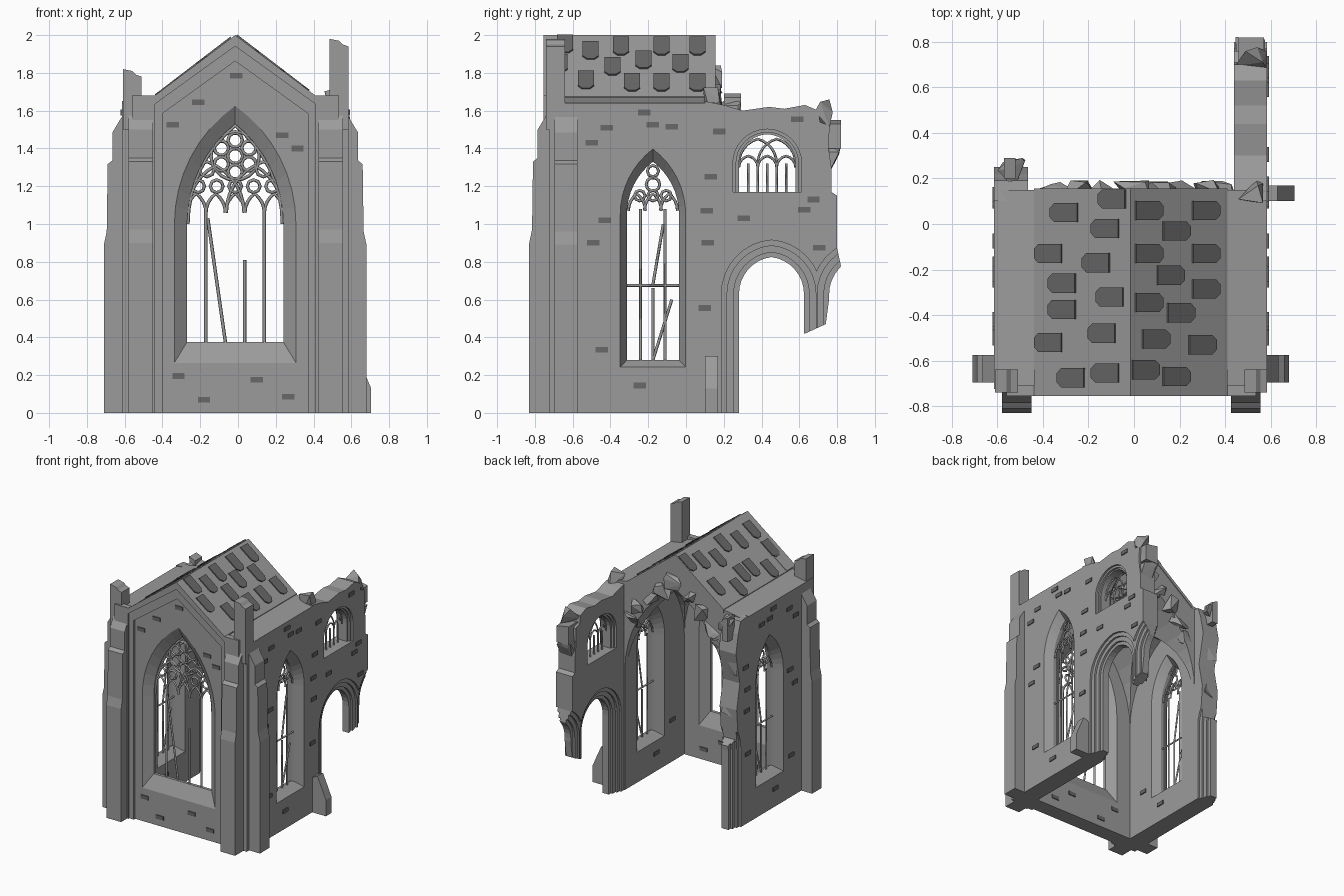
import bpy, bmesh, math, random
from mathutils import Vector, Matrix

random.seed(4)
if "Cube" in bpy.data.objects:
    bpy.data.objects.remove(bpy.data.objects["Cube"])


def material(name, v):
    m = bpy.data.materials.new(name)
    m.use_nodes = True
    m.diffuse_color = (v, v, v, 1)
    m.node_tree.nodes["Principled BSDF"].inputs["Base Color"].default_value = (v, v, v, 1)
    return m


STONE = material("grey stone", 0.33)
DARK = material("dark grey stone", 0.14)
CX = -0.015            # centre line of the nave
SY = -0.175            # centre of the side windows


def add(name, bm, mat):
    bmesh.ops.recalc_face_normals(bm, faces=bm.faces)
    me = bpy.data.meshes.new(name)
    bm.to_mesh(me)
    bm.free()
    me.materials.append(mat)
    ob = bpy.data.objects.new(name, me)
    bpy.context.collection.objects.link(ob)
    return ob


def at(axis, d, p):
    return (d, p[0], p[1]) if axis == "x" else (p[0], d, p[1])


def loft(name, axis, rings, mat=STONE):
    """Join 2D outlines placed at depths along an axis, with end caps."""
    bm = bmesh.new()
    loops = [[bm.verts.new(at(axis, d, p)) for p in pts] for d, pts in rings]
    n = len(loops[0])
    for a, b in zip(loops, loops[1:]):
        for i in range(n):
            bm.faces.new((a[i], a[(i + 1) % n], b[(i + 1) % n], b[i]))
    bm.faces.new(loops[0])
    bm.faces.new(loops[-1])
    return add(name, bm, mat)


def prism(name, axis, pts, a, b, mat=STONE):
    return loft(name, axis, [(a, pts), (b, pts)], mat)


def arc(c, spring, w, h, n=8):
    """Two-centred pointed arch from left springing over the apex to the right."""
    r = (w * w + h * h) / (2 * w)
    top = math.atan2(h, r - w)
    half = [(r - w - r * math.cos(top * i / n), r * math.sin(top * i / n)) for i in range(n + 1)]
    full = half + [(-u, v) for u, v in reversed(half[:-1])]
    return [(c + u, spring + v) for u, v in full]


def opening(c, bottom, spring, w, h):
    return [(c - w, bottom)] + arc(c, spring, w, h) + [(c + w, bottom)]


def cut(ob, cutters):
    for c in cutters:
        c.hide_render = True
        mod = ob.modifiers.new("cut", "BOOLEAN")
        mod.operation, mod.solver, mod.object = "DIFFERENCE", "EXACT", c
        bpy.context.view_layer.update()
        me = bpy.data.meshes.new_from_object(ob.evaluated_get(bpy.context.evaluated_depsgraph_get()))
        ob.modifiers.clear()
        ob.data = me
        bpy.data.objects.remove(c)


def window_cutter(axis, mid, half, outer, inner):
    return loft("window_cutter", axis, [(mid - half, outer), (mid - 0.012, inner),
                                        (mid + 0.012, inner), (mid + half, outer)])


def bars(name, axis, depth, paths, r):
    """Four-sided stone bars following 2D paths."""
    cu = bpy.data.curves.new(name, "CURVE")
    cu.dimensions, cu.bevel_depth, cu.bevel_resolution, cu.use_fill_caps = "3D", r, 0, True
    for pts, closed in paths:
        s = cu.splines.new("POLY")
        s.points.add(len(pts) - 1)
        s.use_cyclic_u = closed
        for p, q in zip(s.points, pts):
            p.co = (*at(axis, depth, q), 1)
    tmp = bpy.data.objects.new(name, cu)
    bpy.context.collection.objects.link(tmp)
    bpy.context.view_layer.update()
    me = bpy.data.meshes.new_from_object(tmp.evaluated_get(bpy.context.evaluated_depsgraph_get()))
    bpy.data.objects.remove(tmp)
    me.materials.clear()
    me.materials.append(STONE)
    bpy.context.collection.objects.link(bpy.data.objects.new(name, me))


def ring(c, z, r, n=12):
    return [(c + r * math.cos(k * math.tau / n), z + r * math.sin(k * math.tau / n)) for k in range(n)], True


def line(*pts):
    return list(pts), False


def rubble(name, c, size):
    bm = bmesh.new()
    for _ in range(11):
        bm.verts.new([c[k] + random.uniform(-1, 1) * size[k] for k in range(3)])
    res = bmesh.ops.convex_hull(bm, input=bm.verts)
    bmesh.ops.delete(bm, geom=list({v for v in res["geom_interior"] if isinstance(v, bmesh.types.BMVert)}),
                     context="VERTS")
    add(name, bm, STONE)


# Nave: solid house shape hollowed by two crossing pointed vaults
XL, XR = -0.615, 0.585
body = prism("nave_walls", "y", [(XL, 0), (XR, 0), (XR, 1.64), (0.41, 1.67), (CX, 1.985),
                                 (-0.44, 1.67), (XL, 1.64)], -0.725, 0.15)
front_out = opening(CX, 0.26, 1.0, 0.325, 0.63)
front_in = opening(CX, 0.375, 1.0, 0.255, 0.53)
side_out = opening(SY, 0.24, 1.05, 0.175, 0.35)
side_in = opening(SY, 0.28, 1.05, 0.138, 0.28)
cut(body, [prism("vault_cutter", "y", opening(CX, -0.1, 0.95, 0.45, 0.77), -0.6, 0.4),
           prism("cross_vault_cutter", "x", opening(-0.24, -0.1, 0.95, 0.359, 0.6), CX - 0.449, CX + 0.449),
           window_cutter("y", -0.6625, 0.065, front_out, front_in),
           window_cutter("x", 0.51, 0.078, side_out, side_in),
           window_cutter("x", -0.54, 0.078, side_out, side_in)])


# Side walls beyond the nave, with stepped arches
def arch_cutters(c, x0, x1):
    out = [prism("arch_cutter", "x", opening(c, -0.1, 0.63, 0.172, 0.195), x0 - 0.1, x1 + 0.1)]
    for w, d in ((0.2, 0.045), (0.235, 0.03), (0.265, 0.015)):
        for a, b in ((x0 - 0.1, x0 + d), (x1 - d, x1 + 0.1)):
            out.append(prism("arch_step_cutter", "x", opening(c, -0.1, 0.63, w, w + 0.02), a, b))
    return out


long_wall = prism("ruined_long_wall", "x", [
    (0.1, 0), (0.3, 0), (0.3, 0.43), (0.63, 0.42), (0.74, 0.47), (0.76, 0.62), (0.82, 0.78), (0.8, 0.87),
    (0.8, 1.15), (0.77, 1.17), (0.77, 1.3), (0.755, 1.4), (0.76, 1.52), (0.71, 1.54), (0.7, 1.6), (0.63, 1.63),
    (0.52, 1.61), (0.44, 1.62), (0.3, 1.6), (0.2, 1.63), (0.1, 1.65)], 0.44, XR)
lunette = [prism("lunette_cutter", "x", opening(0.43, 1.17, 1.32, 0.15, 0.155), 0.3, 0.7)]
for w, d in ((0.165, 0.03), (0.182, 0.015)):
    for a, b in ((0.4, 0.44 + d), (XR - d, 0.7)):
        lunette.append(prism("lunette_step_cutter", "x", opening(0.43, 1.17, 1.32, w, w), a, b))
cut(long_wall, arch_cutters(0.4525, 0.44, XR) + arch_cutters(0.93, 0.44, XR) + lunette)
short_wall = prism("ruined_short_wall", "x", [
    (0.1, 0), (0.3, 0), (0.3, 0.66), (0.22, 0.7), (0.24, 0.95), (0.2, 1.15), (0.25, 1.4), (0.22, 1.55),
    (0.19, 1.64), (0.1, 1.65)], XL, -0.465)
cut(short_wall, arch_cutters(0.4525, XL, -0.465))

# Front gable moulding in two steps
for w, top, y in ((0.385, 1.585, -0.742), (0.425, 1.635, -0.755)):
    prism("gable_moulding", "y", [
        (-0.56, 0), (-0.56, 1.68), (-0.44, 1.68), (CX, 2), (0.41, 1.68), (0.535, 1.68), (0.535, 0),
        (CX + w, 0), (CX + w, top), (CX, top + 0.72 * w), (CX - w, top), (CX - w, 0)], -0.71, y)
prism("gable_back", "y", [(-0.44, 1.6), (-0.44, 1.68), (CX, 2), (0.41, 1.68), (0.41, 1.6), (CX, 1.9)], -0.725, -0.64)

# Roof covering and its raised tiles
prism("roof", "y", [(-0.44, 1.675), (CX, 2), (0.41, 1.675), (0.41, 1.645), (CX, 1.97), (-0.44, 1.645)], -0.66, 0.155)
angle = math.atan2(0.325, 0.425)
left_tiles = [(.29, .05), (.08, .11), (.11, -.02), (.36, -.13), (.15, -.17), (.3, -.26), (.3, -.375),
              (.09, -.32), (.125, -.48), (.36, -.52), (.26, -.675), (.11, -.655)]
right_tiles = [(.08, .06), (.33, .06), (.2, -.03), (.08, -.13), (.33, -.13), (.175, -.225), (.33, -.285),
               (.08, -.345), (.22, -.39), (.11, -.505), (.315, -.53), (.065, -.64), (.2, -.67)]
for s, spots in ((-1, left_tiles), (1, right_tiles)):
    for u, y in spots:
        bm = bmesh.new()
        tile = [(-0.075, -0.042), (0.05, -0.042), (0.075, -0.02), (0.075, 0.02), (0.05, 0.042), (-0.075, 0.042)]
        f = bm.faces.new([bm.verts.new((a, b, 0)) for a, b in tile])
        top = bmesh.ops.extrude_face_region(bm, geom=[f])["geom"]
        bmesh.ops.translate(bm, verts=[g for g in top if isinstance(g, bmesh.types.BMVert)], vec=(0, 0, 0.009))
        turn = Matrix.Rotation(angle, 4, "Y")
        place = Matrix.Translation((u, y, 2 - u * 0.325 / 0.425)) @ turn
        bm.transform(Matrix.Translation((CX, 0, 0)) @ Matrix.Diagonal((s, 1, 1, 1)) @ place)
        add("roof_tile", bm, DARK)

# Buttresses with weathered steps, and corner pinnacles
steps = [(-0.02, 0), (0.085, 0), (0.085, 0.9), (0.07, 0.97), (0.065, 1.33), (0.04, 1.35), (0.04, 1.5), (-0.02, 1.6)]
for x in (-0.58, 0.425):
    prism("front_buttress", "x", [(-0.745 - d, z) for d, z in steps], x, x + 0.13)
for s, x in ((-1, XL - 0.01), (1, XR + 0.01)):
    prism("side_buttress", "y", [(x + s * d, z * 0.99) for d, z in steps], -0.695, -0.575)
for x, z in ((-0.61, 1.81), (0.485, 1.97)):
    prism("corner_pinnacle", "y", [(x, 1.5), (x + 0.1, 1.5), (x + 0.1, z - 0.03), (x + 0.07, z - 0.02),
                                   (x + 0.05, z), (x, z + 0.01)], -0.74, -0.64)
prism("broken_buttress", "y", [(0.57, 0), (0.705, 0), (0.705, 0.13), (0.675, 0.2), (0.63, 0.3), (0.57, 0.27)], 0.1, 0.17)

# Broken masonry around the open end and on the wall ends
for u, z in arc(CX, 0.95, 0.49, 0.83, 7)[3:-3]:
    rubble("broken_vault_edge", (u, 0.14, z), (0.085, 0.055, 0.07))
for x, y, z, d in ((0.515, 0.74, 1.57, 0.075), (0.51, 0.755, 1.33, 0.07), (0.51, 0.15, 1.64, 0.06),
                   (-0.54, 0.22, 1.6, 0.07), (-0.54, 0.2, 1.3, 0.065), (-0.54, 0.2, 0.95, 0.06)):
    rubble("broken_wall_end", (x, y, z), (0.075, d, 0.09))
prism("wall_end_stub", "y", [(-0.57, 1.5), (-0.52, 1.5), (-0.52, 1.67), (-0.57, 1.69)], 0.2, 0.29)
prism("rear_stub", "y", [(0.46, 1.4), (0.57, 1.4), (0.57, 1.53), (0.46, 1.55)], 0.7, 0.82)

# Front window tracery
paths = [line((CX + u, 0.36), (CX + u, 1.07)) for u in (-0.155, 0.155)]
paths += [line((CX + 0.05, 0.36), (CX + 0.05, 0.81)), line((-0.066, 0.37), (-0.16, 1.03))]
for k in range(-2, 3):
    paths.append((arc(CX + k * 0.103, 1.06, 0.0515, 0.1, 4), False))
    paths.append(ring(CX + k * 0.098, 1.2, 0.034, 8))
for k in (-1, 1):
    paths += [(arc(CX + k * 0.103, 1.06, 0.15, 0.25, 6), False), ring(CX + k * 0.15, 1.29, 0.04, 8)]
for k in range(6):
    a = k * math.tau / 6 + math.pi / 6
    paths.append(ring(CX + 0.084 * math.cos(a), 1.36 + 0.084 * math.sin(a), 0.038, 10))
paths += [ring(CX, 1.36, 0.128, 20), ring(CX, 1.36, 0.04, 10), (arc(CX, 1.0, 0.25, 0.52), False)]
bars("front_window_tracery", "y", -0.66, paths, 0.009)

# Side window tracery, on both sides
paths = [line((SY + u, 0.27), (SY + u, 1.08)) for u in (-0.065, 0.065)]
paths += [line((SY, 0.27), (SY, 0.66)), line((SY, 0.68), (SY + 0.055, 1.0)), line((SY, 0.28), (SY + 0.1, 0.6))]
paths += [line((SY - 0.138, 0.675), (SY + 0.138, 0.675)), ring(SY, 1.21, 0.036, 10), ring(SY, 1.28, 0.03, 8)]
for k in (-1, 0, 1):
    paths += [(arc(SY + k * 0.085, 1.07, 0.045, 0.09, 4), False), ring(SY + k * 0.07, 1.15, 0.028, 8)]
for x in (0.51, -0.54):
    bars("side_window_tracery", "x", x, paths, 0.008)

# Lunette tracery
paths = [line((0.43 + u, 1.16), (0.43 + u, 1.32)) for u in (-0.1, -0.05, 0, 0.05, 0.1)]
paths += [(arc(0.43 + u, 1.3, 0.05, 0.06, 4), False) for u in (-0.1, 0, 0.1)]
paths += [(arc(0.43 + u, 1.32, 0.1, 0.13, 6), False) for u in (-0.05, 0.05)]
bars("lunette_tracery", "x", 0.51, paths, 0.007)


# Odd dark bricks set on the walls
def brick(axis, face, out, p):
    u, z = p
    prism("brick", axis, [(u - 0.033, z - 0.015), (u + 0.033, z - 0.015), (u + 0.033, z + 0.015),
                          (u - 0.033, z + 0.015)], face - out * 0.002, face + out * 0.007, DARK)


for p in ((-.21, 1.645), (-.345, 1.525), (-.01, 1.785), (.235, 1.47), (.315, 1.4), (-.315, .195), (-.18, .07),
          (.1, .175), (.265, .085)):
    brick("y", -0.725, -1, p)
    if p[1] < 0.3:
        brick("y", -0.6, 1, p)
for p in ((-.42, 1.51), (-.5, 1.43), (-.22, 1.59), (-.175, 1.525), (-.075, 1.515), (.175, 1.49), (-.43, 1.02),
          (-.49, .9), (.13, 1.25), (.11, 1.07), (.115, .9), (.305, 1.03), (.625, 1.075), (.675, 1.13),
          (.59, 1.555), (.705, .875), (-.445, .335), (-.245, .145), (.1, .555)):
    brick("x", XR, 1, p)
    if p[0] < 0.14:
        brick("x", XL, -1, p)
    if p[1] < 0.4:
        brick("x", -0.465, 1, p)
        brick("x", 0.435, -1, p)
